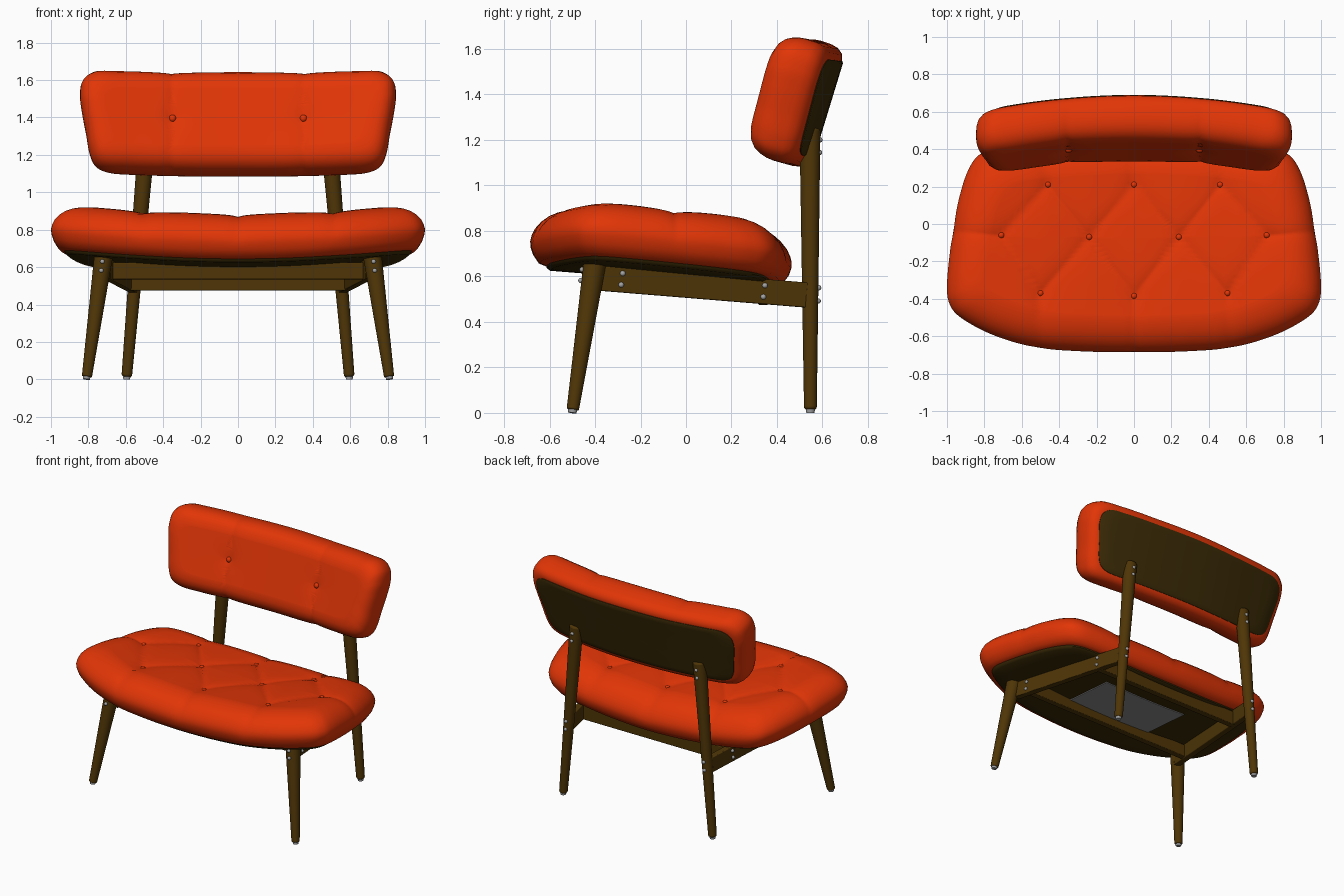
import bpy, bmesh, math
from mathutils import Vector, Matrix

if "Cube" in bpy.data.objects:
    bpy.data.objects.remove(bpy.data.objects["Cube"])


def material(name, rgb):
    m = bpy.data.materials.new(name)
    m.diffuse_color = (*rgb, 1)
    m.use_nodes = True
    m.node_tree.nodes["Principled BSDF"].inputs["Base Color"].default_value = m.diffuse_color
    return m


RED = material("orange red fabric", (0.76, 0.036, 0.002))
WOOD = material("brown wood", (0.078, 0.036, 0.002))
DARK = material("dark brown panel", (0.044, 0.024, 0.002))
GREY = material("grey cover", (0.27, 0.27, 0.27))
STEEL = material("steel", (0.37, 0.37, 0.38))


def finish(bm, name, mat, angle=40, bevel=0):
    bmesh.ops.recalc_face_normals(bm, faces=bm.faces[:])
    me = bpy.data.meshes.new(name)
    bm.to_mesh(me)
    bm.free()
    me.materials.append(mat)
    ob = bpy.data.objects.new(name, me)
    bpy.context.collection.objects.link(ob)
    bpy.ops.object.select_all(action='DESELECT')
    ob.select_set(True)
    bpy.context.view_layer.objects.active = ob
    bpy.ops.object.shade_smooth_by_angle(angle=math.radians(angle))
    if bevel:
        b = ob.modifiers.new("soft edges", 'BEVEL')
        b.width, b.segments, b.limit_method = bevel, 3, 'ANGLE'
    return ob


def smooth_outline(half, per=10):
    """Closed Catmull-Rom loop through a right half outline and its mirror."""
    pts = [Vector(p) for p in half]
    pts += [Vector((-p[0], p[1])) for p in reversed(half) if p[0] > 0]
    out, n = [], len(pts)
    for i in range(n):
        a, b, c, d = (pts[(i + k) % n] for k in (-1, 0, 1, 2))
        for j in range(per):
            t = j / per
            out.append(0.5 * (2 * b + (c - a) * t + (2 * a - 5 * b + 4 * c - d) * t * t
                              + (3 * b - a - 3 * c + d) * t ** 3))
    return out


def seg_dist(p, a, b):
    ab = b - a
    t = max(0, min(1, (p - a).dot(ab) / ab.length_squared))
    return (p - a - ab * t).length


def pad(name, mat, outline, profile, place, inner=36, seams=(), buttons=(), groove_from=0.1):
    """Solid slab: profile of (inset, height) rings, bent by place(), tufted along seams."""
    ys = [p.y for p in outline]
    cy, ry = (max(ys) + min(ys)) / 2, (max(ys) - min(ys)) / 2
    rx = max(p.x for p in outline)
    rings = [(i, h, 1) for i, h in profile]
    fade = [max(0.004, 1 - k / inner) for k in range(1, inner + 1)]
    rings = ([(*profile[0], f) for f in reversed(fade)] + rings
             + [(*profile[-1], f) for f in fade])
    bm = bmesh.new()
    loops, local = [], []
    for inset, h, f in rings:
        loop = []
        for p in outline:
            x = p.x * (1 - inset / rx) * f
            y = cy + (p.y - cy) * (1 - inset / ry) * f
            loop.append(bm.verts.new(place(x, y, h)))
            local.append((abs(x), y, h))
        loops.append(loop)
    n = len(outline)
    for a, b in zip(loops, loops[1:]):
        for i in range(n):
            bm.faces.new((a[i], a[(i + 1) % n], b[(i + 1) % n], b[i]))
    bm.faces.new(loops[0])
    bm.faces.new(loops[-1])
    bmesh.ops.recalc_face_normals(bm, faces=bm.faces[:])
    bm.normal_update()
    segs = [(Vector(a), Vector(b)) for a, b in seams]
    if segs:
        normals = [v.normal.copy() for v in bm.verts]
        top = profile[-1][1]
        for v, nrm, (x, y, h) in zip(bm.verts, normals, local):
            if h < groove_from:
                continue
            p = Vector((x, y))
            d = min(seg_dist(p, a, b) for a, b in segs)
            db = min((p - Vector(b)).length for b in buttons)
            rim = 0.25 + 0.75 * (h - groove_from) / (top - groove_from)
            v.co -= nrm * rim * (0.007 * math.exp(-d / 0.025) + 0.009 * math.exp(-d / 0.1)
                                 + 0.014 * math.exp(-db / 0.06))
    return finish(bm, name, mat, 60 if segs else 40)


def rod(name, mat, a, b, r1, r2, bevel=0.0):
    a, b = Vector(a), Vector(b)
    m = Matrix.Translation((a + b) / 2) @ (b - a).to_track_quat('Z', 'Y').to_matrix().to_4x4()
    bm = bmesh.new()
    bmesh.ops.create_cone(bm, cap_ends=True, segments=32, radius1=r1, radius2=r2,
                          depth=(b - a).length, matrix=m)
    finish(bm, name, mat, 40, bevel)


def bar(name, a, b, thick, height):
    a, b = Vector(a), Vector(b)
    x = (b - a).normalized()
    y = Vector((0, 0, 1)).cross(x).normalized()
    m = Matrix((x, y, x.cross(y))).transposed().to_4x4()
    m = Matrix.Translation((a + b) / 2) @ m @ Matrix.Diagonal(((b - a).length, thick, height, 1))
    bm = bmesh.new()
    bmesh.ops.create_cube(bm, size=1, matrix=m)
    finish(bm, name, WOOD, 30, 0.005)


def ball(name, mat, pos, r):
    bm = bmesh.new()
    bmesh.ops.create_uvsphere(bm, u_segments=16, v_segments=10, radius=r,
                              matrix=Matrix.Translation(pos))
    finish(bm, name, mat, 60)


# Seat: dished and sloping back
def seat_place(x, y, h):
    return (x, y, 0.605 - 0.08 * y + 0.075 * x * x + h)


seat_outline = smooth_outline([
    (0, -0.687), (0.3, -0.68), (0.53, -0.66), (0.75, -0.595), (0.92, -0.505), (0.985, -0.43),
    (1.0, -0.33), (0.985, -0.15), (0.967, -0.03), (0.94, 0.12), (0.89, 0.28), (0.82, 0.375),
    (0.68, 0.42), (0.4, 0.45), (0, 0.467)])
seat_buttons = [(0, 0.21), (0.46, 0.21), (0.24, -0.07), (0.71, -0.06), (0, -0.385), (0.5, -0.37)]
B = seat_buttons
seat_seams = [(B[0], (0, 0.7)), (B[1], (0.5, 0.7)), (B[3], (1.2, -0.02)), (B[5], (0.515, -0.8)),
              (B[4], (0, -0.8)), (B[0], B[2]), (B[2], B[1]), (B[1], B[3]), (B[3], B[5]),
              (B[5], B[2]), (B[2], B[4])]
pad("seat_cushion", RED, seat_outline,
    [(0.07, -0.01), (0.04, 0.0), (0.015, 0.035), (0.003, 0.07), (0, 0.095), (0.006, 0.12),
     (0.02, 0.15), (0.045, 0.18), (0.075, 0.204), (0.11, 0.222), (0.15, 0.235), (0.19, 0.242)],
    seat_place, 36, seat_seams, seat_buttons, 0.08)
pad("seat_shell", DARK, seat_outline, [(0.09, -0.028), (0.075, -0.018), (0.068, 0.006)],
    seat_place, 8)

# Grey cover under the shell
bm = bmesh.new()
bmesh.ops.create_cube(bm, size=1)
bmesh.ops.subdivide_edges(bm, edges=bm.edges[:], cuts=7, use_grid_fill=True)
for v in bm.verts:
    v.co = seat_place(v.co.x * 0.68, -0.07 + v.co.y * 0.38, -0.03 + v.co.z * 0.008)
finish(bm, "underside_cover", GREY, 30)

# Backrest: leaning and curved around the sitter
LEAN = math.radians(17)
SN, CS = math.sin(LEAN), math.cos(LEAN)


def back_place(x, v, w):
    return (x, 0.515 - 0.13 * x * x + v * SN - (w - 0.1) * CS, 1.375 + v * CS + (w - 0.1) * SN)


back_outline = smooth_outline([
    (0, -0.29), (0.2, -0.29), (0.36, -0.287), (0.55, -0.281), (0.69, -0.27), (0.762, -0.235),
    (0.795, -0.165), (0.815, -0.05), (0.835, 0.06), (0.845, 0.15), (0.83, 0.23), (0.765, 0.277),
    (0.65, 0.279), (0.5, 0.276), (0.36, 0.272), (0.2, 0.272), (0, 0.273)])
back_button = (0.35, -0.01)
pad("backrest_cushion", RED, back_outline,
    [(0.055, -0.012), (0.03, -0.004), (0.01, 0.02), (0.002, 0.05), (0, 0.1), (0.003, 0.13),
     (0.012, 0.16), (0.026, 0.187), (0.05, 0.21), (0.08, 0.224), (0.12, 0.23)],
    back_place, 36, [((0.357, -0.5), back_button), (back_button, (0.36, 0.5))], [back_button], 0.06)
pad("backrest_panel", DARK, back_outline, [(0.068, -0.02), (0.06, -0.015), (0.058, 0.008)],
    back_place, 8)

# Frame, buttons and fixings, mirrored left and right
for side, s in (("right", 1), ("left", -1)):
    rod(f"front_leg_{side}", WOOD, (s * 0.808, -0.498, 0.014), (s * 0.718, -0.4, 0.665),
        0.027, 0.05, 0.006)
    rod(f"back_leg_{side}", WOOD, (s * 0.595, 0.547, 0.014), (s * 0.49, 0.545, 1.25),
        0.028, 0.046, 0.012)
    rod(f"front_glide_{side}", STEEL, (s * 0.81, -0.5, 0), (s * 0.808, -0.497, 0.02), 0.018, 0.021)
    rod(f"back_glide_{side}", STEEL, (s * 0.595, 0.547, 0), (s * 0.595, 0.547, 0.02), 0.018, 0.021)
    bar(f"side_rail_{side}", (s * 0.705, -0.39, 0.593), (s * 0.56, 0.53, 0.518), 0.045, 0.11)
    screws = [(0.725, -0.456, 0.63), (0.731, -0.462, 0.582),
              (0.549, 0.583, 0.55), (0.554, 0.581, 0.492),
              (0.494, 0.588, 1.2), (0.499, 0.587, 1.145),
              (0.711, -0.278, 0.613), (0.711, -0.285, 0.563),
              (0.614, 0.347, 0.56), (0.614, 0.34, 0.51)]
    for i, (x, y, z) in enumerate(screws):
        ball(f"screw_{side}_{i + 1}", STEEL, (s * x, y, z), 0.012)
    for i, (x, y) in enumerate(seat_buttons):
        if x or s > 0:
            ball(f"seat_button_{side}_{i + 1}", RED, seat_place(s * x, y, 0.208), 0.018)
    ball(f"backrest_button_{side}", RED, back_place(s * back_button[0], back_button[1], 0.2), 0.02)

bar("front_cross_rail", (-0.68, -0.28, 0.58), (0.68, -0.28, 0.58), 0.045, 0.09)
bar("back_cross_rail", (-0.585, 0.34, 0.525), (0.585, 0.34, 0.525), 0.045, 0.1)
